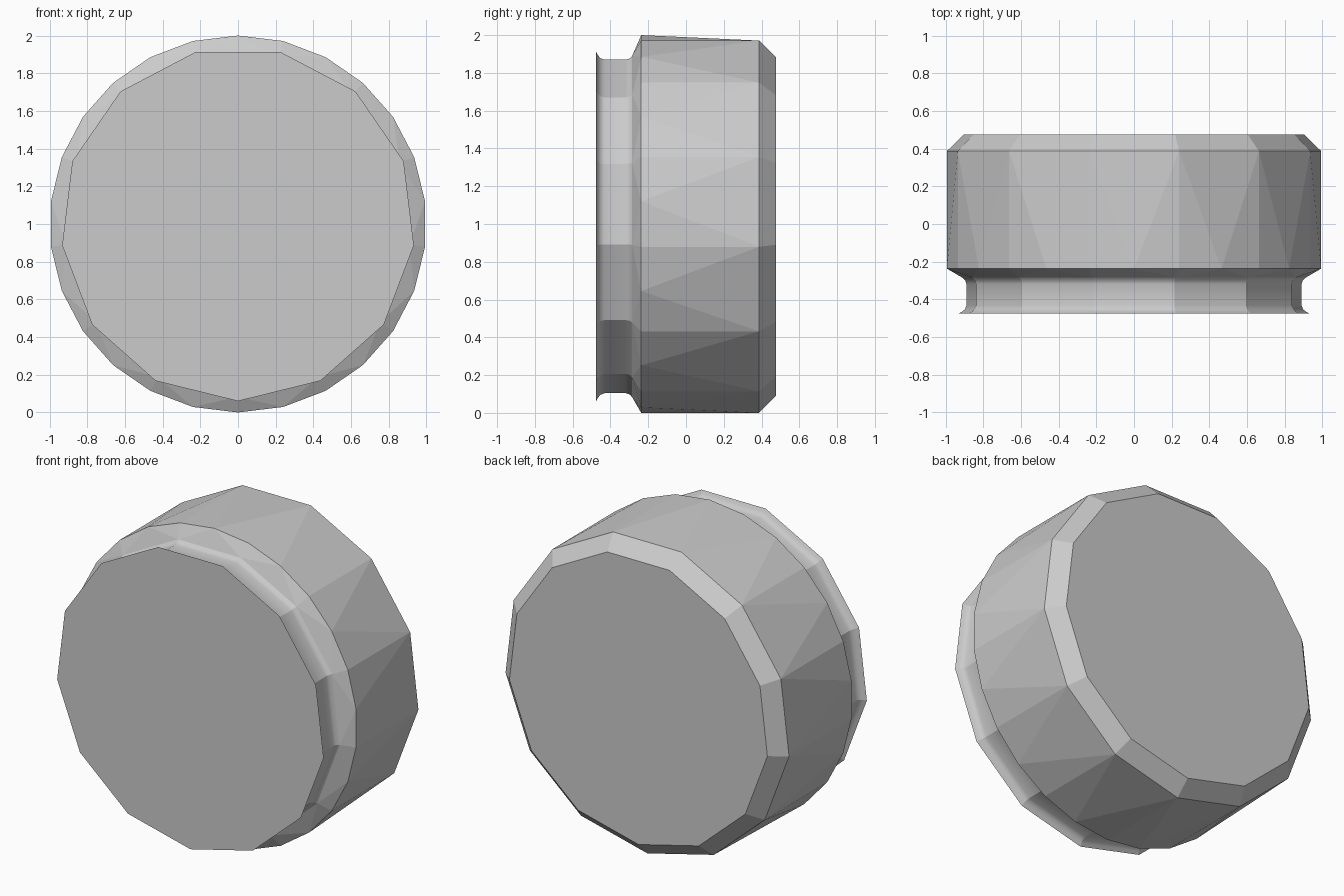
import bpy, bmesh
from math import sin, cos, tau

if "Cube" in bpy.data.objects:
    bpy.data.objects.remove(bpy.data.objects["Cube"])

SIDES = 13
CENTRE_Z = 1.0
bm = bmesh.new()


def ring(radius, y, n=SIDES):
    """Ring of n points around the y axis, first point at the bottom."""
    return [bm.verts.new((radius * sin(tau * i / n), y, CENTRE_Z - radius * cos(tau * i / n)))
            for i in range(n)]


def bridge(a, b, smooth=False):
    """Quads between two equal rings; smooth along the profile only."""
    for i in range(SIDES):
        j = (i + 1) % SIDES
        f = bm.faces.new((a[i], a[j], b[j], b[i]))
        f.smooth = smooth
        bm.edges.get((a[i], b[i])).smooth = False


def fan_bridge(fine, coarse):
    """Triangles between a 26-point ring and a 13-point ring."""
    for i in range(SIDES):
        j = (i + 1) % SIDES
        p, q, r = fine[2 * i], fine[2 * i + 1], fine[2 * j]
        bm.faces.new((p, q, coarse[i]))
        bm.faces.new((q, coarse[j], coarse[i]))
        bm.faces.new((q, r, coarse[j]))


# front lip and rounded groove: (radius, y)
groove_profile = [(0.94, -0.476), (0.92, -0.466), (0.904, -0.453), (0.896, -0.432),
                  (0.896, -0.318), (0.902, -0.299), (0.917, -0.285)]
groove = [ring(r, y) for r, y in groove_profile]
for a, b in zip(groove, groove[1:]):
    bridge(a, b, smooth=True)

# main body: 26-sided front rim, 13-sided rear rim
rim = ring(1.0, -0.237, 2 * SIDES)
shoulder = ring(1.0, 0.387)
fan_bridge(rim, groove[-1])
fan_bridge(rim, shoulder)

# rear chamfer and end caps
back = ring(0.91, 0.476)
bridge(shoulder, back)
bm.faces.new(groove[0])
bm.faces.new(back)

bmesh.ops.recalc_face_normals(bm, faces=bm.faces)
mesh = bpy.data.meshes.new("knob")
bm.to_mesh(mesh)
bm.free()
knob = bpy.data.objects.new("knob", mesh)
bpy.context.collection.objects.link(knob)
